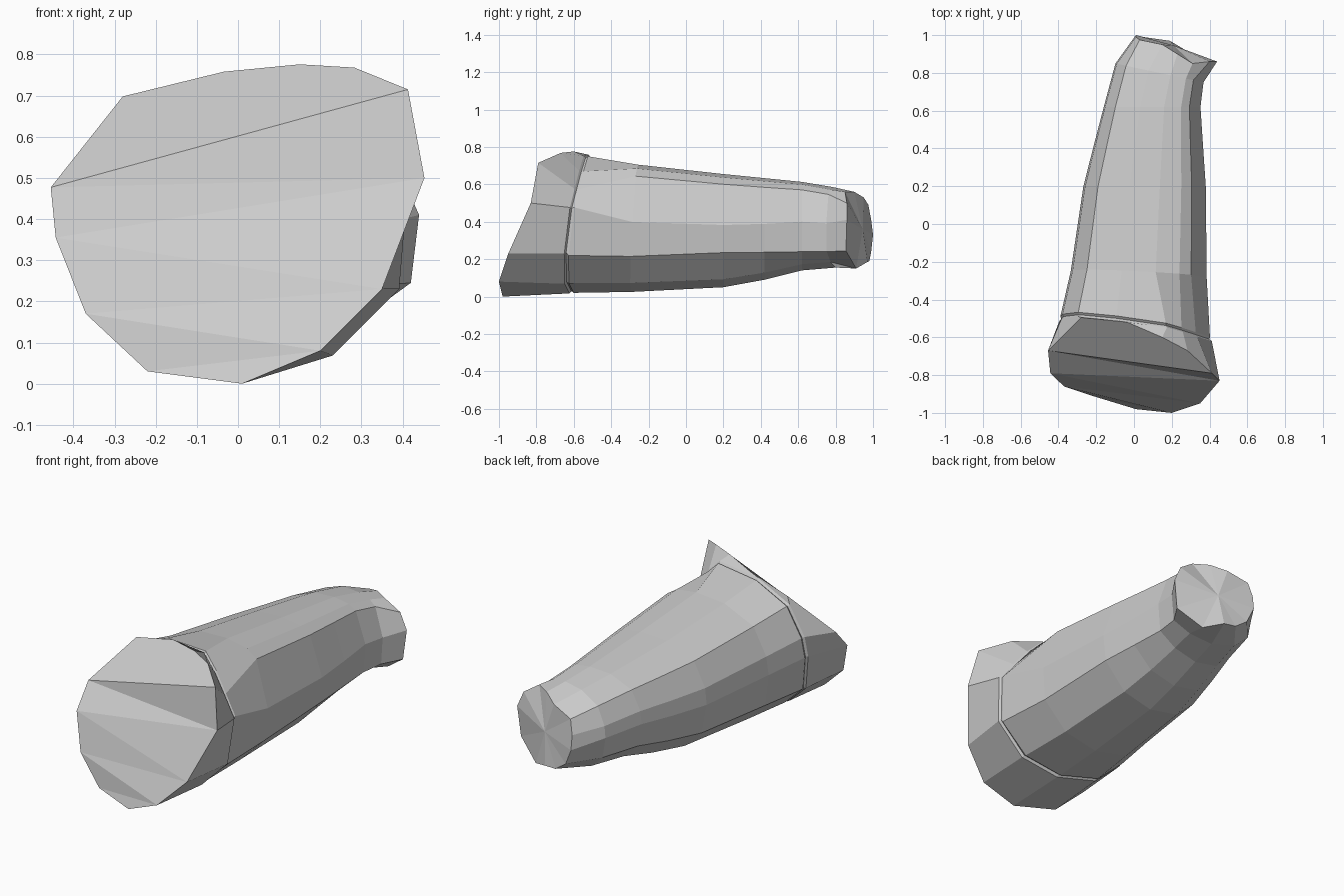
import bpy, bmesh

if "Cube" in bpy.data.objects:
    bpy.data.objects.remove(bpy.data.objects["Cube"])

# Unit cross-section (u = across, v = up), counter-clockwise from the right side
PROFILE = [(1, .1), (.77, .82), (.6, .94), (.25, 1), (-.25, .97), (-.76, .74),
           (-.97, .3), (-1, 0), (-.91, -.54), (-.57, -.88), (0, -1), (.55, -.86), (.95, -.42)]
# At the cuff the upper right corner is cut off by a straight chamfer
CUFF_PROFILE = [(1, .25), (.81, .52), (.62, .78), (.41, 1)] + PROFILE[4:]
N = len(PROFILE)


def section(y, tilt_u, tilt_v, left, right, bottom, top, profile=PROFILE, side_z=None):
    """Scale the profile into a box at depth y, sheared along y."""
    cx, hx = (left + right) / 2, (right - left) / 2
    cz, hz = (bottom + top) / 2, (top - bottom) / 2
    ring = [(cx + hx * u, y + tilt_u * u + tilt_v * v, cz + hz * v) for u, v in profile]
    if side_z:  # height of the lower right crease
        ring[-1] = (*ring[-1][:2], side_z)
    return ring


def loft(name, rings, cap):
    """Skin the rings and close one end with the cap callback."""
    bm = bmesh.new()
    loops = [[bm.verts.new(p) for p in ring] for ring in rings]
    for a, b in zip(loops, loops[1:]):
        for i in range(N):
            j = (i + 1) % N
            bm.faces.new((a[i], a[j], b[j], b[i]))
    cap(bm, loops)
    bmesh.ops.recalc_face_normals(bm, faces=bm.faces)
    mesh = bpy.data.meshes.new(name)
    bm.to_mesh(mesh)
    bm.free()
    obj = bpy.data.objects.new(name, mesh)
    bpy.context.collection.objects.link(obj)


# Slanted, faceted opening at the front of the cuff
front_rim = [(.453, -.83, .5), (.413, -.79, .715), (.283, -.67, .768), (.15, -.60, .776),
             (-.035, -.52, .758), (-.28, -.495, .698), (-.455, -.67, .477), (-.443, -.79, .355),
             (-.37, -.86, .17), (-.22, -.91, .03), (.01, -.98, 0), (.2, -1, .08), (.35, -.95, .23)]

# Slanted end of the limb
end_rim = [(.44, .86, .41), (.40, .86, .50), (.31, .85, .56), (.23, .90, .56),
           (.15, .95, .53), (.03, .975, .49), (.01, .99, .41), (.01, 1, .33),
           (.05, .99, .24), (.12, .98, .19), (.19, .97, .185), (.29, .91, .15), (.42, .855, .245)]


def front_cap(bm, loops):
    r = loops[0]
    bm.faces.new(r[1:7])
    for tri in ((6, 1, 0), (6, 0, 7), (7, 0, 12), (7, 12, 8), (8, 12, 11), (8, 11, 9), (9, 11, 10)):
        bm.faces.new([r[i] for i in tri])


def end_cap(bm, loops):
    r = loops[-1]
    centre = bm.verts.new((.21, .945, .36))
    for i in range(N):
        bm.faces.new((r[i], r[(i + 1) % N], centre))


# Cuff runs back to a narrow groove shared with the sleeve
groove = section(-.563, -.06, .05, -.385, .40, .03, .74, CUFF_PROFILE)
cuff_back = section(-.573, -.06, .05, -.395, .412, .017, .752, CUFF_PROFILE)
cuff_back = [(x, max(y, rim[1] + .006), z) for (x, y, z), rim in zip(cuff_back, front_rim)]
loft("cuff", [front_rim, cuff_back, groove], front_cap)

# Tapering sleeve: depth, shear, then left/right/bottom/top extents
stations = [(-.55, -.06, .05, -.39, .402, .02, .75, CUFF_PROFILE, .22),
            (-.27, -.02, .02, -.335, .385, .025, .705, PROFILE, .215),
            (.20, 0, 0, -.268, .38, .05, .655, PROFILE, .235),
            (.42, 0, 0, -.212, .365, .09, .633, PROFILE, .237),
            (.62, 0, 0, -.160, .352, .14, .613, PROFILE, .24),
            (.80, -.05, 0, -.098, .368, .155, .585, PROFILE, .24)]
loft("sleeve", [groove] + [section(*s) for s in stations] + [end_rim], end_cap)
